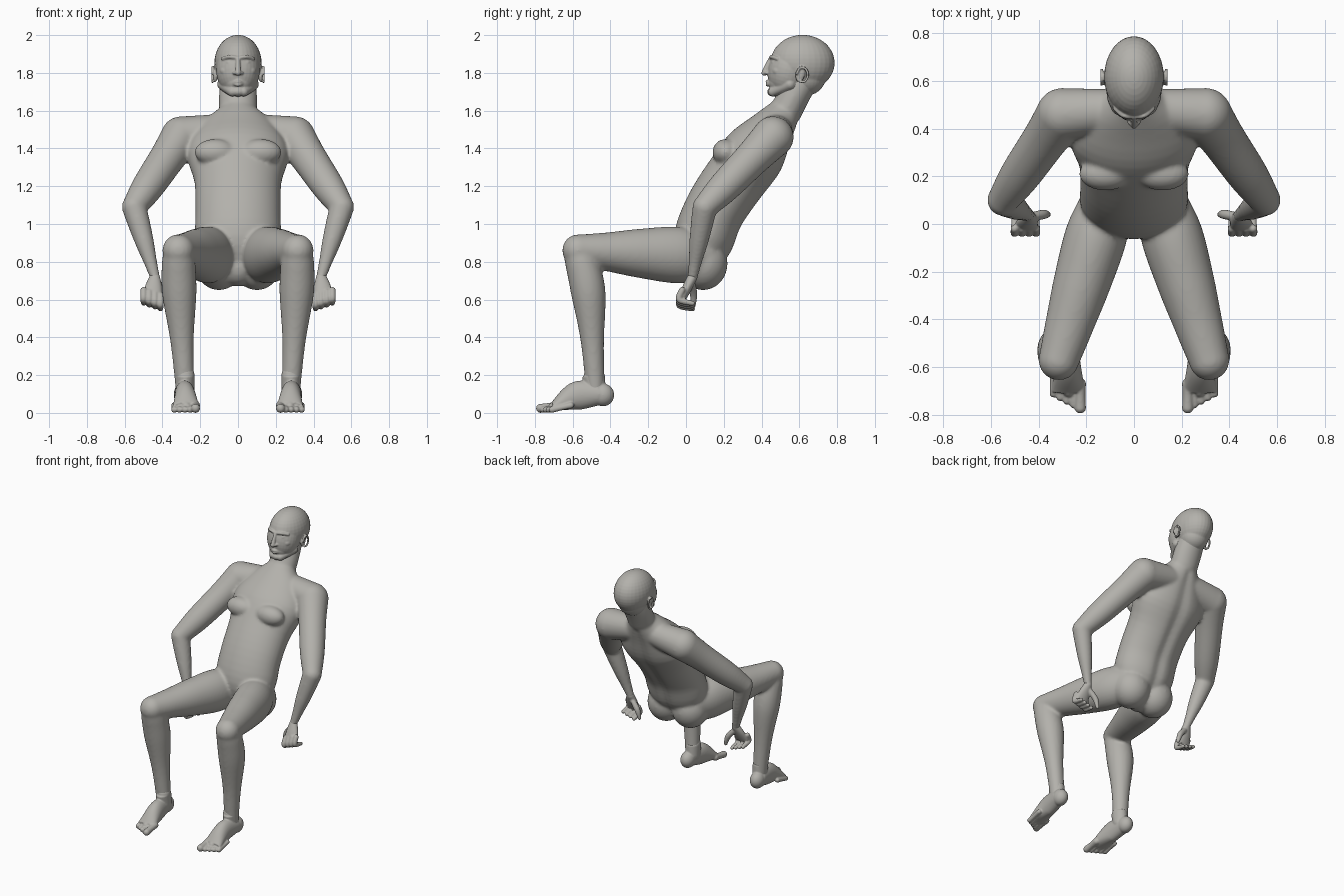
import bpy, bmesh, math
from mathutils import Vector, Matrix

cube = bpy.data.objects.get("Cube")
if cube:
    bpy.data.objects.remove(cube)

skin = bpy.data.materials.new("warm_grey")
skin.use_nodes = True
skin.diffuse_color = (.45, .44, .41, 1)
skin.node_tree.nodes["Principled BSDF"].inputs["Base Color"].default_value = skin.diffuse_color


def resample(keys, count):
    """Even samples on a smooth curve through the keys (numbers or vectors)."""
    last = len(keys) - 1
    samples = []
    for i in range(count + 1):
        k = min(i * last // count, last - 1)
        t = i * last / count - k
        before, start, end, after = (keys[max(0, min(last, k + step))] for step in (-1, 0, 1, 2))
        slope_in, slope_out = (end - before) / 2, (after - start) / 2
        ease = t * t * (3 - 2 * t)
        samples.append(start * (1 - ease) + end * ease
                       + slope_in * t * (1 - t) ** 2 - slope_out * t * t * (1 - t))
    return samples


def ball(bm, center, size, tilt=0):
    """Ellipsoid, leaning back by the tilt."""
    place = Matrix.Translation(center) @ Matrix.Rotation(-tilt, 4, 'X')
    bmesh.ops.create_uvsphere(bm, u_segments=32, v_segments=20, radius=1,
                              matrix=place @ Matrix.Diagonal((*size, 1)))


def tube(bm, path, widths, depths=None, segments=32, groove=0):
    """Round-ended tube whose half width and half depth vary along a smooth path."""
    count = 24
    mids = resample([Vector(p) for p in path], count)
    widths = resample(widths, count)
    depths = resample(depths, count) if depths else widths
    sideways = abs((mids[-1] - mids[0]).normalized().x) > .7
    across = Vector((0, 1, 0)) if sideways else Vector((1, 0, 0))
    rings = []
    for i, (mid, width, depth) in enumerate(zip(mids, widths, depths)):
        along = (mids[min(i + 1, count)] - mids[max(i - 1, 0)]).normalized()
        u = (across - along * across.dot(along)).normalized()
        v = along.cross(u)
        ring = []
        for k in range(segments):
            angle = math.tau * k / segments
            c, s = math.cos(angle), math.sin(angle)
            dent = groove * math.exp(-(c * 6) ** 2) if s > 0 else 0
            ring.append(bm.verts.new(mid + u * width * c + v * depth * s * (1 - dent)))
        rings.append(ring)
    for low, high in zip(rings, rings[1:]):
        for k in range(segments):
            bm.faces.new((low[k - 1], low[k], high[k], high[k - 1]))
    for end in (0, -1):
        bm.faces.new(rings[end])
        radius = min(widths[end], depths[end])
        ball(bm, mids[end], (radius, radius, radius))


def mirror(bm):
    """Copy everything made so far to the other side."""
    copy = bmesh.ops.duplicate(bm, geom=bm.verts[:] + bm.edges[:] + bm.faces[:])["geom"]
    verts = [g for g in copy if isinstance(g, bmesh.types.BMVert)]
    bmesh.ops.scale(bm, vec=(-1, 1, 1), verts=verts)


def finish(bm, name, voxel, relax):
    """Fuse the overlapping shapes into one smooth skin."""
    bmesh.ops.recalc_face_normals(bm, faces=bm.faces)
    mesh = bpy.data.meshes.new(name)
    bm.to_mesh(mesh)
    bm.free()
    mesh.materials.append(skin)
    part = bpy.data.objects.new(name, mesh)
    bpy.context.collection.objects.link(part)
    fuse = part.modifiers.new("fuse", 'REMESH')
    fuse.mode = 'VOXEL'
    fuse.voxel_size = voxel
    fuse.use_smooth_shade = True
    soften = part.modifiers.new("soften", 'SMOOTH')
    soften.factor = .5
    soften.iterations = relax


# Joints of the left half of the pose
seat, waist, chest = (0, .06, .77), (0, .15, 1.06), (0, .37, 1.38)
throat, nape = (0, .53, 1.6), (0, .62, 1.78)
sternum, shoulder = (.05, .48, 1.5), (.3, .46, 1.46)
elbow, wrist = (.55, .1, 1.09), (.44, .035, .72)
hip, knee, calf, ankle = (.12, .08, .83), (.315, -.57, .86), (.31, -.515, .62), (.28, -.48, .12)

# Limbs, chest and buttocks, then the torso and neck
body = bmesh.new()
tube(body, [sternum, shoulder], [.085, .11])
tube(body, [shoulder, elbow], [.11, .095, .085, .065])
tube(body, [elbow, wrist], [.065, .06, .05, .035, .027])
tube(body, [hip, knee], [.11, .13, .12, .1, .085], [.13, .15, .13, .1, .085])
tube(body, [knee, calf, ankle], [.08, .09, .09, .06, .05])
ball(body, (.12, .21, 1.38), (.11, .07, .07), tilt=.5)
ball(body, (.1, .09, .79), (.13, .13, .14))
mirror(body)
tube(body, [seat, waist, chest, throat], [.13, .22, .225, .23, .27, .2, .1],
     [.1, .16, .165, .17, .17, .12, .085], segments=56, groove=.1)
tube(body, [throat, nape], [.1, .1, .09], [.085, .085, .09])
finish(body, "body", .01, 8)

# Cheeks, jaw, brows, eyes, nostrils and ears
head = bmesh.new()
ball(head, (.06, .49, 1.81), (.036, .034, .03))
tube(head, [(.03, .46, 1.7), (.08, .55, 1.74)], [.025, .03])
tube(head, [(.01, .45, 1.88), (.045, .455, 1.885), (.08, .485, 1.875)], [.01, .01])
ball(head, (.045, .47, 1.855), (.02, .018, .012))
ball(head, (.017, .43, 1.8), (.012, .015, .01))
ball(head, (.12, .605, 1.79), (.012, .024, .04), tilt=.25)
rim = [(.135, .615 + .03 * math.cos(a), 1.79 + .04 * math.sin(a)) for a in (3, 2, 1, 0, -1, -2)]
tube(head, rim, [.007, .007])
mirror(head)
# Skull, face, mouth, chin, nose and lips
ball(head, (0, .617, 1.853), (.125, .17, .148))
ball(head, (0, .635, 1.78), (.1, .105, .1))
ball(head, (0, .55, 1.815), (.115, .115, .145), tilt=.3)
ball(head, (0, .5, 1.75), (.075, .065, .06))
ball(head, (0, .46, 1.7), (.04, .03, .025))
tube(head, [throat, nape], [.096, .096, .09], [.08, .082, .09])
tube(head, [(0, .45, 1.88), (0, .435, 1.85), (0, .415, 1.8)], [.01, .012, .016])
for height in (1.753, 1.737):
    tube(head, [(-.035, .45, 1.745), (0, .43, height), (.035, .45, 1.745)], [.003, .009, .003])
finish(head, "head", .0045, 4)

for side, label in ((1, "left"), (-1, "right")):
    # Hand with fingers curled backwards
    hand = bmesh.new()
    tube(hand, [wrist, (.455, -.02, .61)], [.028, .045, .054], [.026, .026, .022])
    for i in range(4):
        x, lift = .41 + .03 * i, .01 * i
        tube(hand, [(x, -.02, .62 + lift), (x, -.035, .57 + lift), (x, .035, .55 + lift)],
             [.017, .017, .013])
    tube(hand, [(.43, .03, .69), (.38, .04, .63), (.36, .04, .57)], [.018, .02, .012])
    bmesh.ops.scale(hand, vec=(side, 1, 1), verts=hand.verts)
    finish(hand, label + "_hand", .005, 4)

    # Foot with five toes
    foot = bmesh.new()
    tube(foot, [(.28, -.49, .2), ankle], [.05, .05], [.06, .055])
    ball(foot, (.29, -.44, .095), (.05, .06, .06))
    tube(foot, [(.29, -.46, .1), (.28, -.58, .09), (.275, -.7, .035)],
         [.05, .055, .07], [.06, .075, .025])
    for i in range(5):
        x, tip = .225 + .028 * i, -.77 + .015 * i
        size = .017 if i else .024
        tube(foot, [(x, tip + .1, .04), (x, tip, size)], [size, size * .9, size])
    bmesh.ops.scale(foot, vec=(side, 1, 1), verts=foot.verts)
    finish(foot, label + "_foot", .005, 4)
